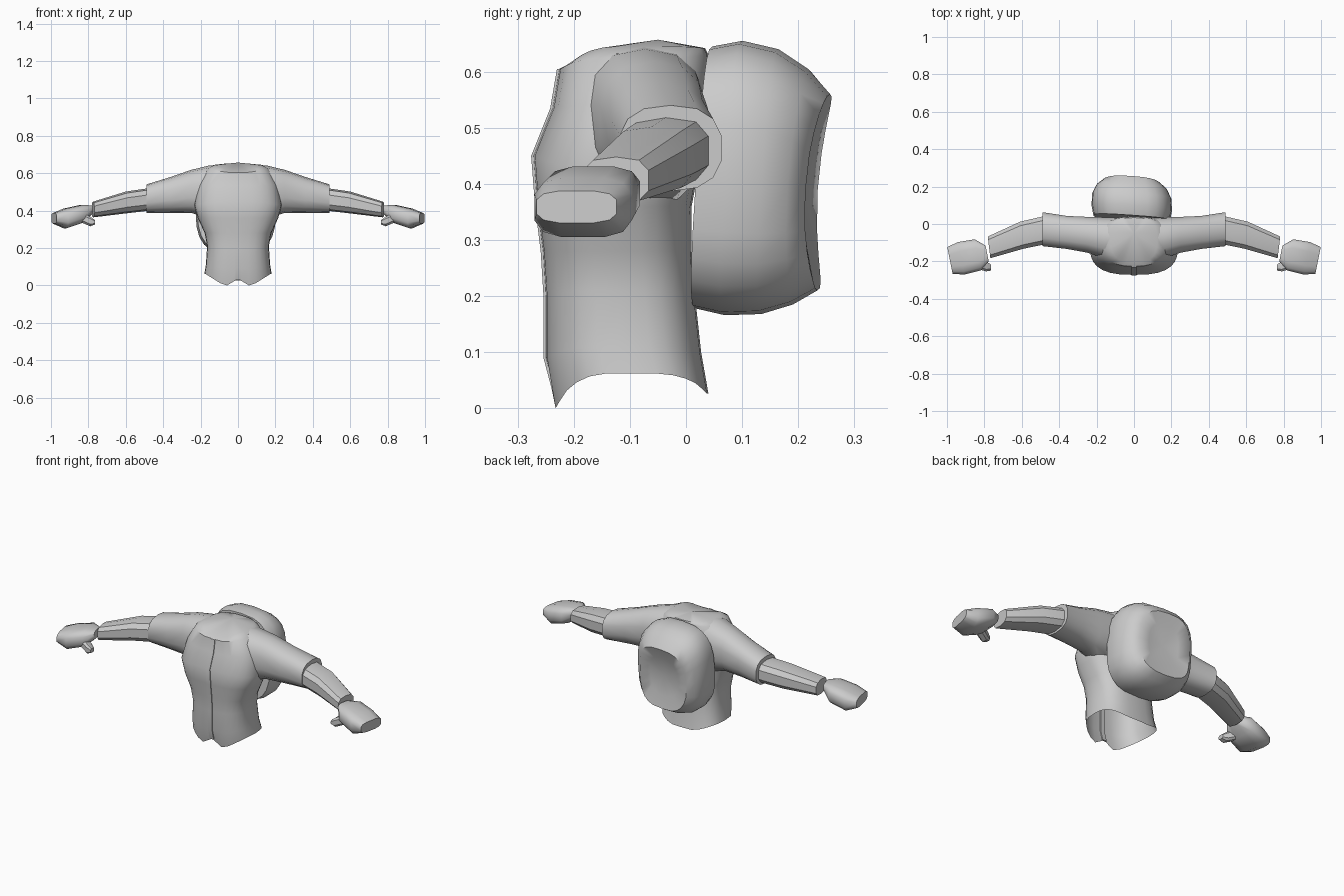
import bpy, bmesh, math

if "Cube" in bpy.data.objects:
    bpy.data.objects.remove(bpy.data.objects["Cube"])

grey = bpy.data.materials.new("light grey")
grey.diffuse_color = (0.6, 0.6, 0.6, 1)
grey.use_nodes = True
grey.node_tree.nodes["Principled BSDF"].inputs["Base Color"].default_value = grey.diffuse_color


def make(name, rings, start=True, end=True, apex=None, mirror=False, angle=35):
    """Skin closed rings; optionally cap the ends, the last one with a fan to an apex."""
    bm = bmesh.new()
    loops = [[bm.verts.new(p) for p in r] for r in rings]
    n = len(loops[0])
    for a, b in zip(loops, loops[1:]):
        for i in range(n):
            j = (i + 1) % n
            bm.faces.new((a[i], a[j], b[j], b[i]))
    if start:
        bm.faces.new(loops[0][::-1])
    if apex:
        c = bm.verts.new(apex)
        for i in range(n):
            bm.faces.new((loops[-1][i], loops[-1][(i + 1) % n], c))
    elif end:
        bm.faces.new(loops[-1])
    bmesh.ops.recalc_face_normals(bm, faces=bm.faces)
    me = bpy.data.meshes.new(name)
    bm.to_mesh(me)
    bm.free()
    me.materials.append(grey)
    ob = bpy.data.objects.new(name, me)
    bpy.context.collection.objects.link(ob)
    bpy.ops.object.select_all(action='DESELECT')
    ob.select_set(True)
    bpy.context.view_layer.objects.active = ob
    bpy.ops.object.shade_smooth_by_angle(angle=math.radians(angle))
    if mirror:
        m = ob.modifiers.new("Mirror", 'MIRROR')
        m.use_mirror_merge = False
    return ob


def oval(n, power, turn=0.0):
    """Unit superellipse points."""
    pts = []
    for i in range(n):
        t = 2 * math.pi * (i + turn) / n
        c, s = math.cos(t), math.sin(t)
        pts.append((math.copysign(abs(c) ** (2 / power), c),
                    math.copysign(abs(s) ** (2 / power), s)))
    return pts


def limb(name, sections, n=10, power=2.8, skew=0.0, mirror=True, angle=35):
    """Arm piece from sections (x, y low, y high, z low, z high)."""
    rings = []
    for x, y0, y1, z0, z1 in sections:
        rings.append([(x + skew * u * (y1 - y0) / 2, (y0 + y1) / 2 + u * (y1 - y0) / 2,
                       (z0 + z1) / 2 + v * (z1 - z0) / 2) for u, v in oval(n, power, 0.5)])
    return make(name, rings, mirror=mirror, angle=angle)


# Jacket body: (half width, front y, back y, front z, side z, back z)
body = [(0.18, -0.235, 0.04, 0.0, 0.062, 0.026),
        (0.172, -0.25, 0.027, 0.09, 0.11, 0.10),
        (0.165, -0.25, 0.015, 0.20, 0.21, 0.21),
        (0.178, -0.255, 0.01, 0.28, 0.28, 0.28),
        (0.215, -0.265, 0.01, 0.36, 0.36, 0.36),
        (0.235, -0.272, 0.025, 0.45, 0.43, 0.44),
        (0.215, -0.238, 0.04, 0.535, 0.54, 0.55),
        (0.165, -0.226, 0.04, 0.605, 0.625, 0.63),
        (0.125, -0.205, 0.034, 0.615, 0.645, 0.642)]
cols = oval(28, 2.7)
rings = []
for k, (hw, yf, yb, zf, zs, zb) in enumerate(body):
    ring = []
    for u, v in cols:
        z = zf if v < 0 else zb
        f = min(1, max(0, (abs(u) - 0.42) / 0.55))
        zz = z + (zs - z) * f
        if k == 0 and v < 0 and abs(u) < 0.1:
            zz = 0.035                      # notch below the zip
        ring.append((hw * u, (yf + yb) / 2 + v * (yb - yf) / 2, zz))
    rings.append(ring)
make("jacket_body", rings, start=False, apex=(0, -0.05, 0.657), angle=40)

# Zip strip down the front
strip = []
for hw, yf, yb, zf, zs, zb in body[:8]:
    z = max(zf, 0.033)
    strip.append([(-0.013, yf - 0.004, z), (0.013, yf - 0.004, z),
                  (0.013, yf + 0.006, z), (-0.013, yf + 0.006, z)])
make("zip_strip", strip)

# Collar tabs beside the neck
tab = [[(0.105, y, z), (0.15, y, z - 0.012), (0.15, y, z - 0.02), (0.105, y, z - 0.02)]
       for y, z in ((-0.16, 0.633), (-0.12, 0.645))]
make("collar_tab", tab, mirror=True)

# Sleeves, forearms and hands
limb("sleeve", [(0.08, -0.19, 0.035, 0.40, 0.648),
                (0.16, -0.185, 0.038, 0.36, 0.640),
                (0.25, -0.155, 0.040, 0.388, 0.618),
                (0.36, -0.135, 0.045, 0.388, 0.580),
                (0.49, -0.12, 0.065, 0.387, 0.540)], n=14, power=2.5, angle=40)
limb("forearm", [(0.47, -0.108, 0.045, 0.40, 0.521),
                 (0.60, -0.135, 0.015, 0.385, 0.502),
                 (0.775, -0.185, -0.065, 0.364, 0.448)], skew=0.12)
limb("hand", [(0.785, -0.20, -0.115, 0.38, 0.428),
              (0.835, -0.25, -0.08, 0.335, 0.432),
              (0.925, -0.272, -0.095, 0.304, 0.412),
              (0.984, -0.268, -0.122, 0.33, 0.388)], n=12, power=3.2, skew=0.2, angle=45)
limb("thumb", [(0.765, -0.25, -0.215, 0.325, 0.35),
               (0.79, -0.255, -0.20, 0.315, 0.37),
               (0.86, -0.235, -0.17, 0.345, 0.40)], n=8, power=3)

# Backpack: (y, half width, z low, z high, rim dip), leaning back and slightly turned
pack = [(0.032, 0.205, 0.178, 0.645, 0), (0.085, 0.215, 0.166, 0.655, 0),
        (0.15, 0.212, 0.168, 0.64, 0), (0.205, 0.19, 0.185, 0.605, 0.01),
        (0.247, 0.155, 0.21, 0.56, 0.022), (0.243, 0.09, 0.28, 0.50, 0.025)]


def pack_point(x, y, z, dip):
    y -= dip * max(0, 1 - ((z - 0.39) / 0.17) ** 2)
    return (x - 0.012, y + 0.065 * (z - 0.41) - 0.07 * x, z)


rings = [[pack_point(hw * u, y, (z0 + z1) / 2 + v * (z1 - z0) / 2, d)
          for u, v in oval(24, 2.9)] for y, hw, z0, z1, d in pack]
make("backpack", rings, apex=pack_point(0, 0.236, 0.39, 0.025), angle=50)
